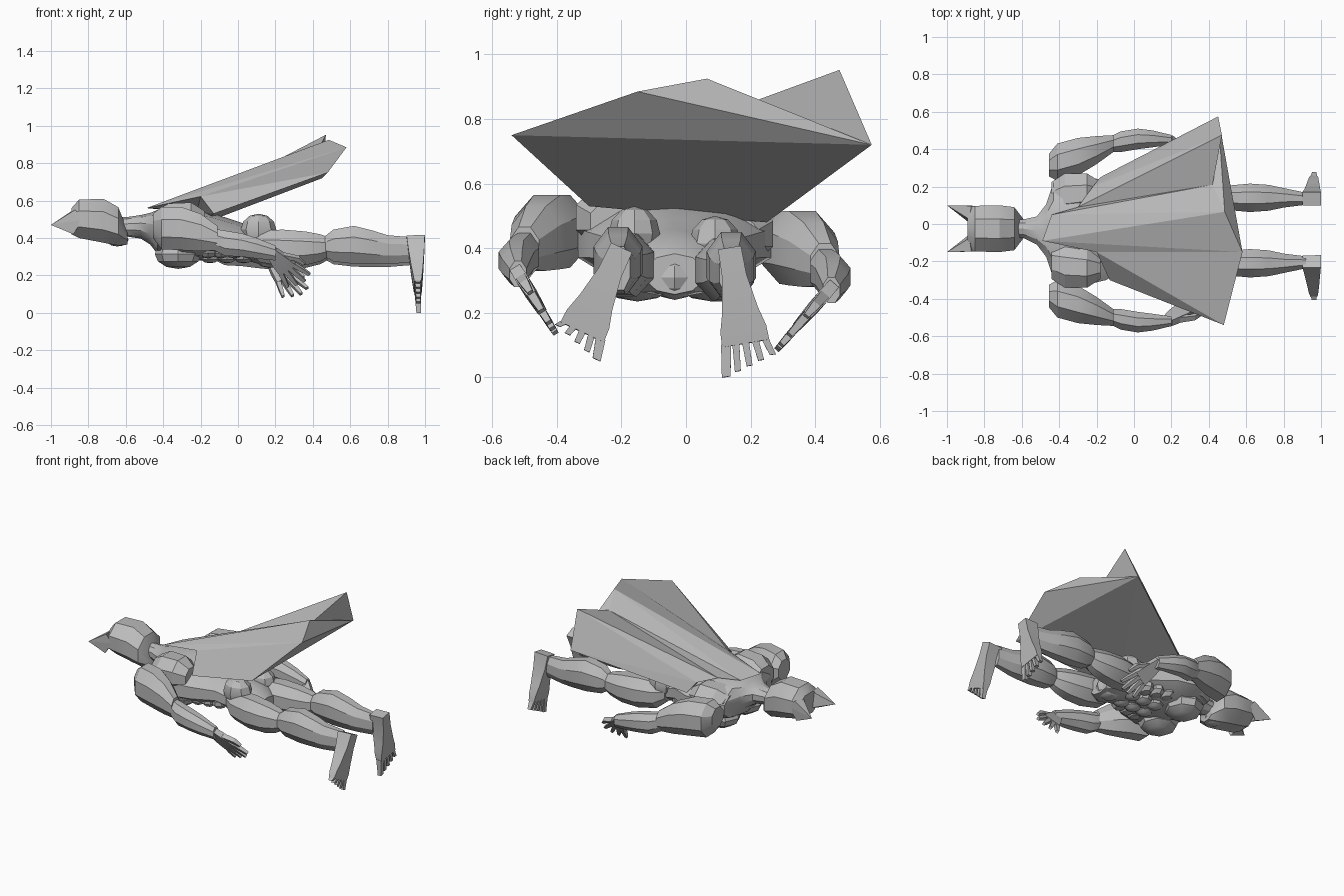
import bpy, bmesh, math
from mathutils import Vector

if "Cube" in bpy.data.objects:
    bpy.data.objects.remove(bpy.data.objects["Cube"])

MID = -0.035                      # body centre line in y
grey = bpy.data.materials.new("plain_grey")
grey.diffuse_color = (0.5, 0.5, 0.5, 1)
grey.use_nodes = True
grey.node_tree.nodes["Principled BSDF"].inputs["Base Color"].default_value = grey.diffuse_color


def finish(name, bm, angle=28):
    bmesh.ops.recalc_face_normals(bm, faces=bm.faces)
    me = bpy.data.meshes.new(name)
    bm.to_mesh(me)
    bm.free()
    me.materials.append(grey)
    ob = bpy.data.objects.new(name, me)
    bpy.context.collection.objects.link(ob)
    bpy.ops.object.select_all(action='DESELECT')
    ob.select_set(True)
    bpy.context.view_layer.objects.active = ob
    if angle:
        bpy.ops.object.shade_smooth_by_angle(angle=math.radians(angle))
    return ob


def add_loft(bm, stations, u, v, n=8):
    """Stations are (centre, half width along u, half width along v)."""
    k = 1 / math.cos(math.pi / n)
    rings = []
    for c, a, b in stations:
        ring = []
        for i in range(n):
            t = 2 * math.pi * (i + 0.5) / n
            ring.append(bm.verts.new(Vector(c) + u * (a * k * math.cos(t))
                                     + v * (b * k * math.sin(t))))
        rings.append(ring)
    for r, s in zip(rings, rings[1:]):
        for i in range(n):
            j = (i + 1) % n
            bm.faces.new((r[i], r[j], s[j], s[i]))
    bm.faces.new(rings[0])
    bm.faces.new(rings[-1])


Y, Z = Vector((0, 1, 0)), Vector((0, 0, 1))


def loft_x(name, rows, n=8, side=1, drop=0.0):
    """Rows are (x, sideways offset, z bottom, z top, half width)."""
    bm = bmesh.new()
    add_loft(bm, [((x, MID + side * o, (lo + hi) / 2 - drop), w, (hi - lo) / 2)
                  for x, o, lo, hi, w in rows], Y, Z, n)
    return finish(name, bm)


def lump(name, centre, radii, segs=8, rings=6):
    bm = bmesh.new()
    bmesh.ops.create_uvsphere(bm, u_segments=segs, v_segments=rings, radius=1)
    for v in bm.verts:
        v.co = Vector([c + r * k for c, r, k in zip(centre, radii, v.co)])
    return finish(name, bm)


def polyhedron(name, pts, faces):
    bm = bmesh.new()
    vs = [bm.verts.new(p) for p in pts]
    for f in faces:
        bm.faces.new([vs[i] for i in f])
    return finish(name, bm, 0)


# Head with two pointed ears
loft_x("head", [(-.89, .01, .42, .56, .10), (-.85, .01, .40, .605, .122),
                (-.72, .01, .375, .61, .125), (-.64, .01, .36, .565, .115),
                (-.59, .01, .365, .44, .05)])
lump("jaw", (-.645, MID + .01, .39), (.06, .06, .035))
for s, label in ((-1, "right"), (1, "left")):
    y = -.025
    polyhedron(label + "_ear",
               [(-1.0, y + s * .125, .47), (-.87, y + s * .122, .552),
                (-.88, y + s * .05, .55), (-.885, y + s * .035, .45),
                (-.88, y + s * .118, .42), (-.83, y + s * .122, .50)],
               [(0, 1, 2), (0, 2, 3), (0, 3, 4), (0, 4, 5), (0, 5, 1),
                (1, 2, 3, 4, 5)])

# Neck, trapezius, ribcage and waist
loft_x("torso", [(-.68, .01, .41, .51, .05), (-.59, .01, .41, .51, .05),
                 (-.52, 0, .40, .52, .075), (-.47, 0, .37, .53, .14),
                 (-.43, 0, .32, .545, .26), (-.30, 0, .28, .55, .30),
                 (-.15, 0, .29, .53, .265), (-.02, 0, .295, .49, .18),
                 (.08, 0, .275, .455, .16), (.17, 0, .25, .43, .16),
                 (.24, 0, .26, .38, .09)], n=10)

for s, label in ((-1, "right"), (1, "left")):
    drop = .05 if s > 0 else 0
    # Chest, back and hip muscles
    lump(label + "_chest", (-.32, MID + s * .115, .315), (.125, .125, .08))
    loft_x(label + "_shoulder_blade",
           [(-.44, .17, .40, .545, .09), (-.37, .19, .40, .585, .115),
            (-.25, .20, .40, .59, .105), (-.18, .20, .42, .545, .06)], 8, s, drop)
    lump(label + "_glute", (.11, MID + s * .125, .445 - drop * .6),
         (.095, .08, .085))
    for i in range(3):
        lump(f"{label}_abdominal_{i + 1}", (-.15 + i * .09, MID + s * .05, .305),
             (.058, .056, .04), 8, 6)
        lump(f"{label}_rib_muscle_{i + 1}",
             (-.16 + i * .07, MID + s * (.15 - .015 * i), .335), (.05, .06, .045), 8, 5)

    # Arm
    loft_x(label + "_upper_arm",
           [(-.455, .35, .40, .53, .06), (-.41, .365, .34, .565, .10),
            (-.30, .395, .335, .565, .10), (-.20, .43, .33, .53, .075),
            (-.11, .465, .335, .465, .045)], 8, s, drop)
    loft_x(label + "_forearm",
           [(-.13, .46, .335, .45, .04), (-.07, .475, .305, .44, .055),
            (.02, .49, .30, .425, .055), (.10, .49, .29, .40, .045),
            (.20, .485, .28, .36, .026)], 8, s, drop)

    # Hand with fingers and thumb
    wrist, tip = ((Vector((.18, -.52, .325)), Vector((.34, -.415, .155))) if s < 0
                  else (Vector((.18, .45, .28)), Vector((.32, .285, .09))))
    d = tip - wrist
    inward = Vector((0, d.y, d.z))                     # hand plane holds x and this
    u = (Vector((inward.length, 0, 0)) - inward.normalized() * d.x).normalized()
    v = d.normalized().cross(u)
    bm = bmesh.new()
    add_loft(bm, [(wrist, .03, .018), (wrist + d * .25, .045, .02),
                  (wrist + d * .55, .055, .015)], u, v, 4)
    for i in range(4):
        o = (i - 1.5) / 1.5
        reach = 1.0 - .1 * abs(o - .2)
        p, q = wrist + d * .52 + u * (.043 * o), wrist + d * reach + u * (.07 * o)
        add_loft(bm, [(p, .013, .013), ((p + q) / 2, .012, .012), (q, .008, .009)], u, v, 4)
    p = wrist + d * .2 + u * .03
    add_loft(bm, [(p, .015, .016), (p + d * .25 + u * .05, .014, .014),
                  (p + d * .45 + u * .06, .008, .009)], u, v, 4)
    finish(label + "_hand", bm)

    # Leg
    leg_drop = drop * .3
    loft_x(label + "_thigh",
           [(.06, .12, .32, .42, .055), (.12, .14, .27, .44, .08),
            (.24, .155, .25, .445, .09), (.36, .165, .255, .435, .08),
            (.44, .17, .275, .42, .06), (.485, .175, .30, .405, .042)], 8, s, leg_drop)
    loft_x(label + "_calf",
           [(.465, .175, .30, .41, .045), (.51, .175, .275, .445, .066),
            (.62, .175, .262, .465, .076), (.72, .175, .26, .44, .069),
            (.80, .175, .26, .415, .052), (.92, .17, .27, .405, .032)], 8, s, leg_drop)

    # Foot pointing down, with five toes
    ankle, ball = ((Vector((.95, -.20, .40)), Vector((.962, -.322, .14))) if s < 0
                   else (Vector((.95, .135, .40)), Vector((.962, .185, .105))))
    toe = .058 if s < 0 else .092                      # length of the big toe
    d = ball - ankle
    u = Vector((0, -d.z, d.y)).normalized() * s        # points to the outer toe
    v = d.normalized().cross(u)
    bm = bmesh.new()
    add_loft(bm, [(ankle, .036, .049), (ankle + d * .3, .038, .042),
                  (ankle + d * .65, .056, .032), (ankle + d * .85, .072, .025),
                  (ball, .074, .019)], u, v, 4)
    for i in range(5):
        o = (i - 2) / 2
        p = ball + u * (.06 * o) - d * .03
        q = ball + u * (.077 * o) + d.normalized() * (toe - .011 * i)
        w = .016 if i == 0 else .011
        add_loft(bm, [(p, w, .017), (q, w * .85, .012)], u, v, 4)
    finish(label + "_foot", bm)

# Pelvis block between the legs
lump("pelvis", (.17, MID, .31), (.09, .08, .07))

# Pleated cape: hem corners 0-5, collar points 6-10, lower side corners 11-12
cape = [(.48, -.54, .75), (.58, -.15, .885), (.485, .065, .925),
        (.42, .21, .855), (.47, .475, .952), (.45, .575, .72),
        (-.20, -.15, .622), (-.49, -.09, .56), (-.44, .05, .555),
        (-.30, .09, .55), (-.22, .20, .54), (-.13, -.30, .53), (-.18, .25, .48)]
polyhedron("cape", cape,
           [(7, 6, 1), (6, 0, 1), (6, 11, 0), (7, 1, 2), (7, 2, 8), (8, 2, 3),
            (8, 3, 9), (9, 3, 4), (9, 4, 10), (10, 4, 5), (10, 5, 12),
            (0, 5, 1), (1, 5, 2), (2, 5, 3), (3, 5, 4),
            (11, 12, 5), (11, 5, 0), (7, 8, 9), (7, 9, 6), (6, 9, 10),
            (6, 10, 11), (11, 10, 12)])
